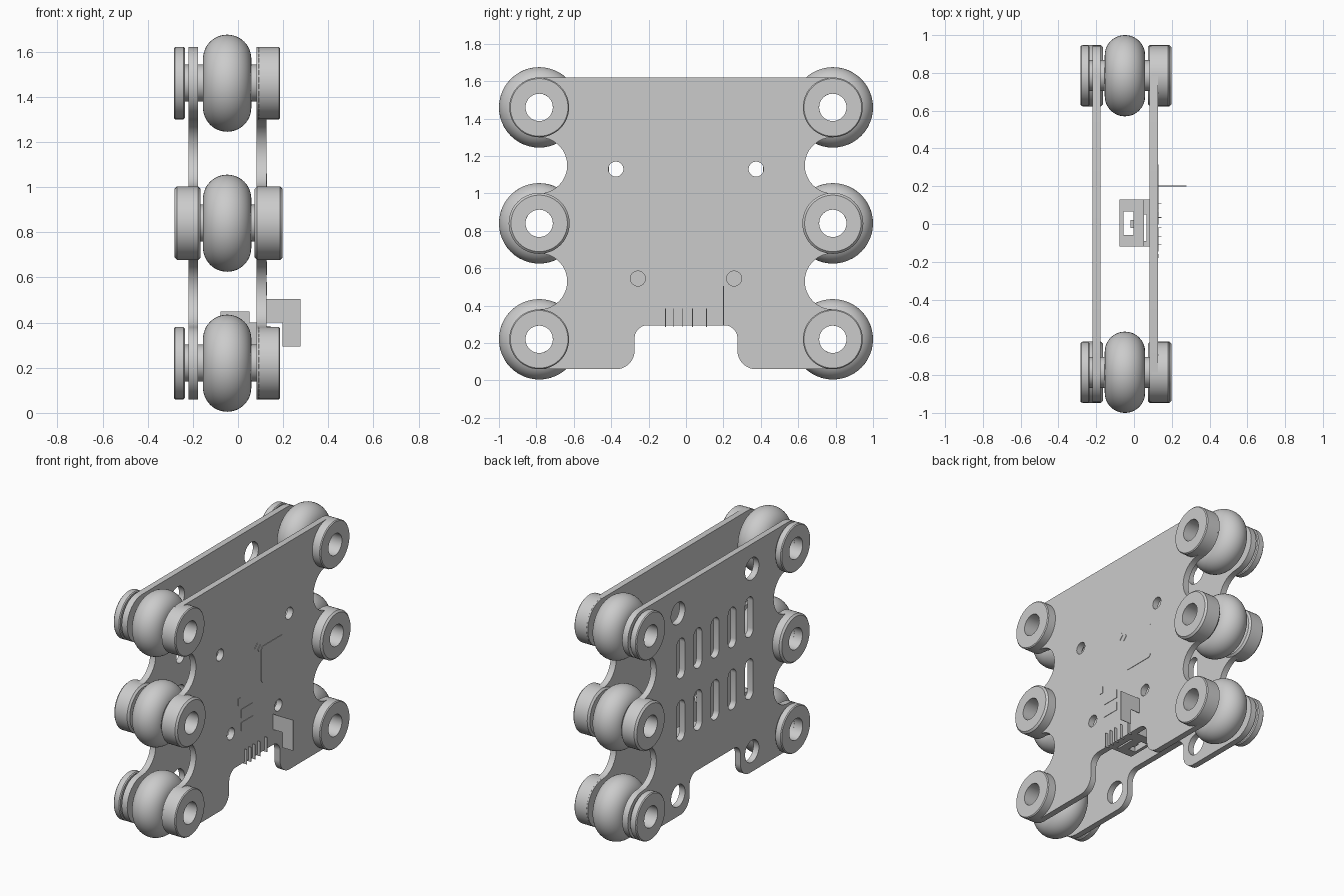
import bpy, bmesh, math

if "Cube" in bpy.data.objects:
    bpy.data.objects.remove(bpy.data.objects["Cube"])

grey = bpy.data.materials.new("plain grey")
grey.diffuse_color = (0.6, 0.6, 0.6, 1)
grey.use_nodes = True
grey.node_tree.nodes["Principled BSDF"].inputs["Base Color"].default_value = grey.diffuse_color


def finish(name, bm):
    """Turn a bmesh into a smooth-by-angle object."""
    bmesh.ops.remove_doubles(bm, verts=bm.verts, dist=1e-5)
    bmesh.ops.recalc_face_normals(bm, faces=bm.faces)
    me = bpy.data.meshes.new(name)
    bm.to_mesh(me)
    bm.free()
    for p in me.polygons:
        p.use_smooth = True
    me.set_sharp_from_angle(angle=math.radians(35))
    me.materials.append(grey)
    ob = bpy.data.objects.new(name, me)
    bpy.context.collection.objects.link(ob)
    return ob


def arc(cx, cy, r, a0, a1, n=16):
    return [(cx + r * math.cos(math.radians(a0 + (a1 - a0) * i / n)),
             cy + r * math.sin(math.radians(a0 + (a1 - a0) * i / n))) for i in range(n + 1)]


def circle(cx, cy, r, n=40):
    return arc(cx, cy, r, 0, 360, n)[:-1]


def rect(u0, u1, v0, v1):
    return [(u0, v0), (u1, v0), (u1, v1), (u0, v1)]


def slab(name, loops, lo, hi, axis="x"):
    """Extrude an outline with holes between lo and hi along an axis."""
    cu = bpy.data.curves.new(name, "CURVE")
    cu.dimensions, cu.fill_mode = "2D", "BOTH"
    cu.extrude = (hi - lo) / 2
    for loop in loops:
        pts = [p for i, p in enumerate(loop) if math.dist(p, loop[i - 1]) > 1e-4]
        sp = cu.splines.new("POLY")
        sp.points.add(len(pts) - 1)
        for q, p in zip(sp.points, pts):
            q.co = (p[0], p[1], 0, 1)
        sp.use_cyclic_u = True
    tmp = bpy.data.objects.new("tmp", cu)
    bpy.context.collection.objects.link(tmp)
    dg = bpy.context.evaluated_depsgraph_get()
    me = bpy.data.meshes.new_from_object(tmp.evaluated_get(dg))
    bm = bmesh.new()
    bm.from_mesh(me)
    bpy.data.objects.remove(tmp)
    bpy.data.curves.remove(cu)
    bpy.data.meshes.remove(me)
    for v in bm.verts:
        u, w, d = v.co.x, v.co.y, v.co.z + (lo + hi) / 2
        v.co = {"x": (d, u, w), "y": (w, d, u), "z": (u, w, d)}[axis]
    return finish(name, bm)


def lathe(name, profile, cy, cz, n=48):
    """Revolve a closed (x, radius) profile around an axle parallel to x."""
    bm = bmesh.new()
    rings = []
    for i in range(n):
        a = 2 * math.pi * i / n
        rings.append([bm.verts.new((x, cy + r * math.cos(a), cz + r * math.sin(a)))
                      for x, r in profile])
    m = len(profile)
    for i in range(n):
        A, B = rings[i], rings[(i + 1) % n]
        for j in range(m):
            bm.faces.new((A[j], A[(j + 1) % m], B[(j + 1) % m], B[j]))
    return finish(name, bm)


WY, WZ = 0.785, (0.22, 0.84, 1.46)
BORE = 0.073

# Shared plate outline: three lobes, two bites and half of the bottom notch, mirrored
half = (arc(WY, 1.46, .16, 90, -90) + arc(WY, 1.15, .15, 90, 270)
        + arc(WY, .84, .16, 90, -90) + arc(WY, .53, .15, 90, 270)
        + arc(WY, .22, .16, 90, -90) + arc(.375, .16, .10, 270, 180)
        + arc(.205, .225, .07, 0, 90))
outline = half + [(-u, v) for u, v in reversed(half)]
bores = [circle(s * WY, z, BORE) for s in (-1, 1) for z in WZ]

# Circuit board plate with four small holes
board_holes = [circle(s * y, z, .04) for s in (-1, 1) for y, z in ((.375, 1.13), (.257, .545))]
slab("circuit_board", [outline] + bores + board_holes, .083, .126)

# Rear plate with slots and four larger holes
slots = [arc(y, z + .095, .043, 0, 180, 10) + arc(y, z - .095, .043, 180, 360, 10)
         for y in (-.37, -.185, 0, .185, .37) for z in (1.13, .705)]
rear_holes = [circle(s * .4, z, .075) for s in (-1, 1) for z in (1.45, .20)]
slab("rear_plate", [outline] + bores + slots + rear_holes, -.22, -.178)

# Wheels, hollow axles and end caps
tyre = [(-.048 + p[0], .108 + p[1]) for p in arc(0, 0, .107, 0, 180, 24)]
tyre += [(-.155, .09), (-.14, BORE), (.044, BORE), (.059, .09)]


def cap(x0, x1, r=.16, b=.006):
    return [(x0, BORE), (x0, r - b), (x0 + b, r), (x1 - b, r), (x1, r - b), (x1, BORE)]


for s in (-1, 1):
    for i, z in enumerate(WZ):
        tag = f"{'left' if s < 0 else 'right'}_{i}"
        lathe("wheel_" + tag, tyre, s * WY, z)
        lathe("axle_" + tag, [(-.26, BORE), (-.26, .082), (.16, .082), (.16, BORE)], s * WY, z)
        if i == 1:
            lathe("rear_cap_" + tag, cap(-.282, -.165, .163, .012), s * WY, z)
            lathe("board_cap_" + tag, cap(.073, .198, .163, .012), s * WY, z)
        else:
            lathe("rear_cap_" + tag, cap(-.284, -.235), s * WY, z)
            lathe("board_cap_" + tag, cap(.086, .187), s * WY, z)

# Flat chips on the outer board face
X0, X1 = .124, .129
r = .025
slab("main_chip", [arc(.29, .99, r, 0, 90, 6) + arc(.095, .99, r, 90, 180, 6)
                   + arc(.095, .79, r, 180, 270, 6) + arc(.29, .79, r, 270, 360, 6)], X0, X1)
for n, b in (("upper_chip", (-.145, -.02, .61, .67)), ("lower_chip", (-.145, -.02, .52, .58)),
             ("tiny_chip", (-.18, -.158, .705, .755))):
    slab(n, [rect(*b)], X0, X1)
for k, (cy, cz) in enumerate(((.022, 1.037), (.055, 1.015))):
    c = math.sqrt(.5)
    pts = [(cy + c * (u - v), cz + c * (u + v)) for u, v in rect(-.022, .022, -.011, .011)]
    slab(f"tilted_chip_{k}", [pts], X0, X1)

# Thin upright card and connector pins standing off the board
slab("upright_card", [[(.40, .12), (.505, .12), (.505, .277), (.295, .277), (.295, .197), (.40, .197)]],
     .199, .203, "y")
for k, y in enumerate((-.11, -.065, -.02, .035, .11)):
    slab(f"pin_{k}", [rect(.285, .385, .115, .145)], y - .002, y + .002, "y")

# Socket behind the board, open top to bottom with a small tongue
slab("socket_shell", [rect(-.077, .052, -.12, .13), rect(-.055, -.003, -.057, .066)], .297, .45, "z")
slab("socket_tongue", [rect(-.018, -.001, -.02, .022)], .30, .43, "z")
slab("socket_mount", [rect(.05, .085, -.12, .13), rect(.053, .066, -.09, .05)], .297, .40, "z")
